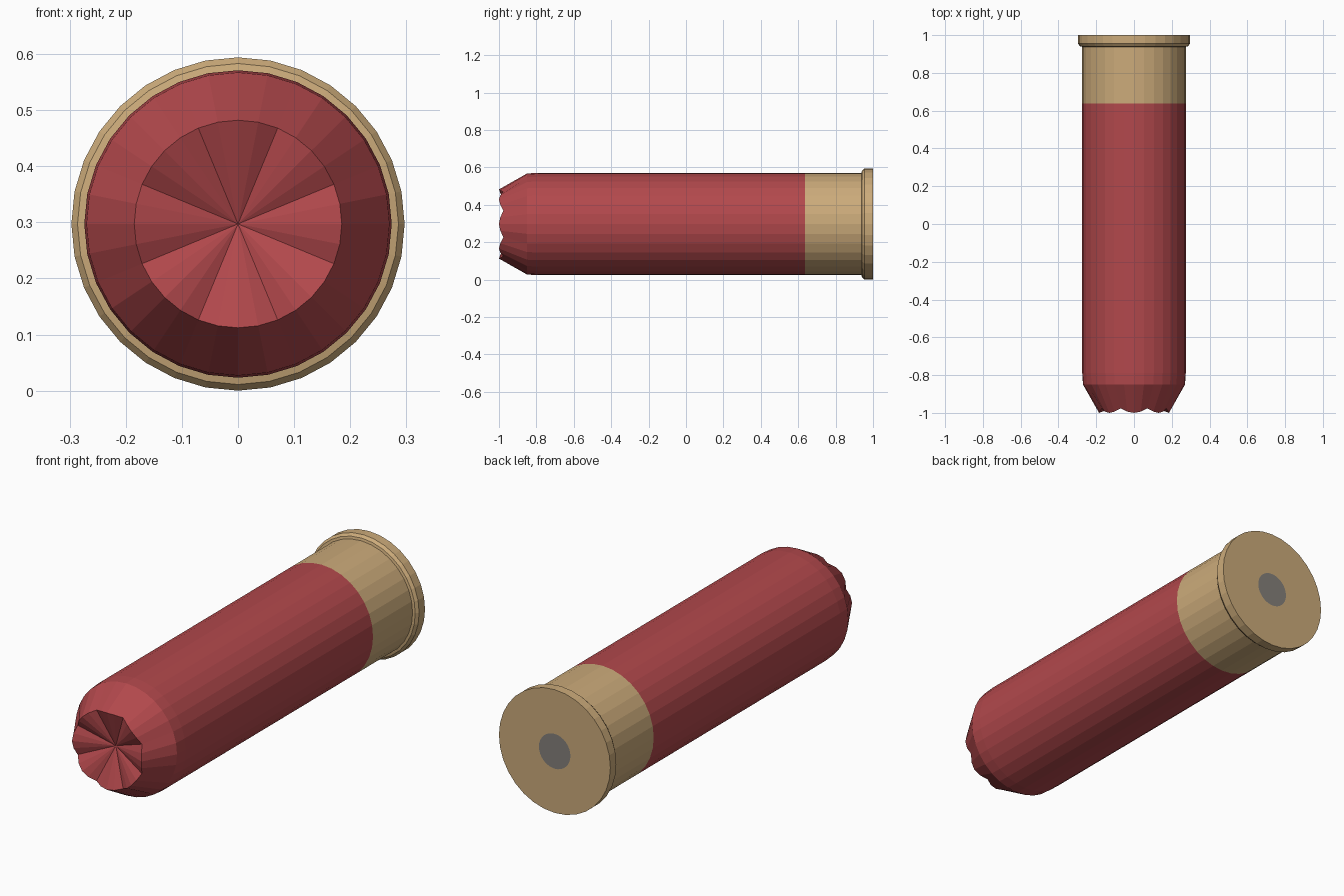
import bpy
import bmesh
from math import sin, cos, pi

cube = bpy.data.objects.get("Cube")
if cube:
    bpy.data.objects.remove(cube, do_unlink=True)

SIDES = 32
AXIS_Z = 0.297


def material(name, rgb):
    mat = bpy.data.materials.new(name)
    mat.use_nodes = True
    colour = (*rgb, 1)
    mat.diffuse_color = colour
    mat.node_tree.nodes["Principled BSDF"].inputs["Base Color"].default_value = colour
    return mat


def lathe(name, mat, stations):
    """Loft rings of (y, radius, fold depth) along y; radius 0 closes to a point."""
    bm = bmesh.new()
    rings = []
    for y, radius, fold in stations:
        if radius == 0:
            rings.append([bm.verts.new((0, y, AXIS_Z))] * SIDES)
            continue
        ring = []
        for i in range(SIDES):
            a = 2 * pi * i / SIDES
            dip = fold * (1 - abs(cos(4 * a)))  # eight petals with sharp valleys
            ring.append(bm.verts.new((radius * cos(a), y + dip, AXIS_Z + radius * sin(a))))
        rings.append(ring)
    for low, high in zip(rings, rings[1:]):
        for i in range(SIDES):
            j = (i + 1) % SIDES
            corners = dict.fromkeys((low[i], low[j], high[j], high[i]))
            bm.faces.new(list(corners))
    # Stations run from front to back, so this winding faces outward
    bm.normal_update()
    bmesh.ops.reverse_faces(bm, faces=bm.faces[:])
    mesh = bpy.data.meshes.new(name)
    bm.to_mesh(mesh)
    bm.free()
    mesh.materials.append(mat)
    obj = bpy.data.objects.new(name, mesh)
    bpy.context.collection.objects.link(obj)
    return obj


red = material("red plastic", (0.445, 0.065, 0.072))
brass = material("brass", (0.60, 0.405, 0.195))
grey = material("grey metal", (0.23, 0.216, 0.195))

# Red tube with a folded star crimp sunk into the front
lathe("hull_tube", red, [
    (-0.93, 0, 0),
    (-1.0, 0.185, 0.024),
    (-0.85, 0.270, 0),
    (-0.79, 0.274, 0),
    (0.637, 0.274, 0),
])

# Brass head with its flared rim
lathe("brass_head", brass, [
    (0.637, 0.274, 0),
    (0.938, 0.274, 0),
    (0.941, 0.286, 0),
    (0.955, 0.297, 0),
    (1.0, 0.297, 0),
    (1.0, 0.084, 0),
])

# Flush primer in the middle of the back
lathe("primer", grey, [(1.0, 0.084, 0), (1.0, 0, 0)])
